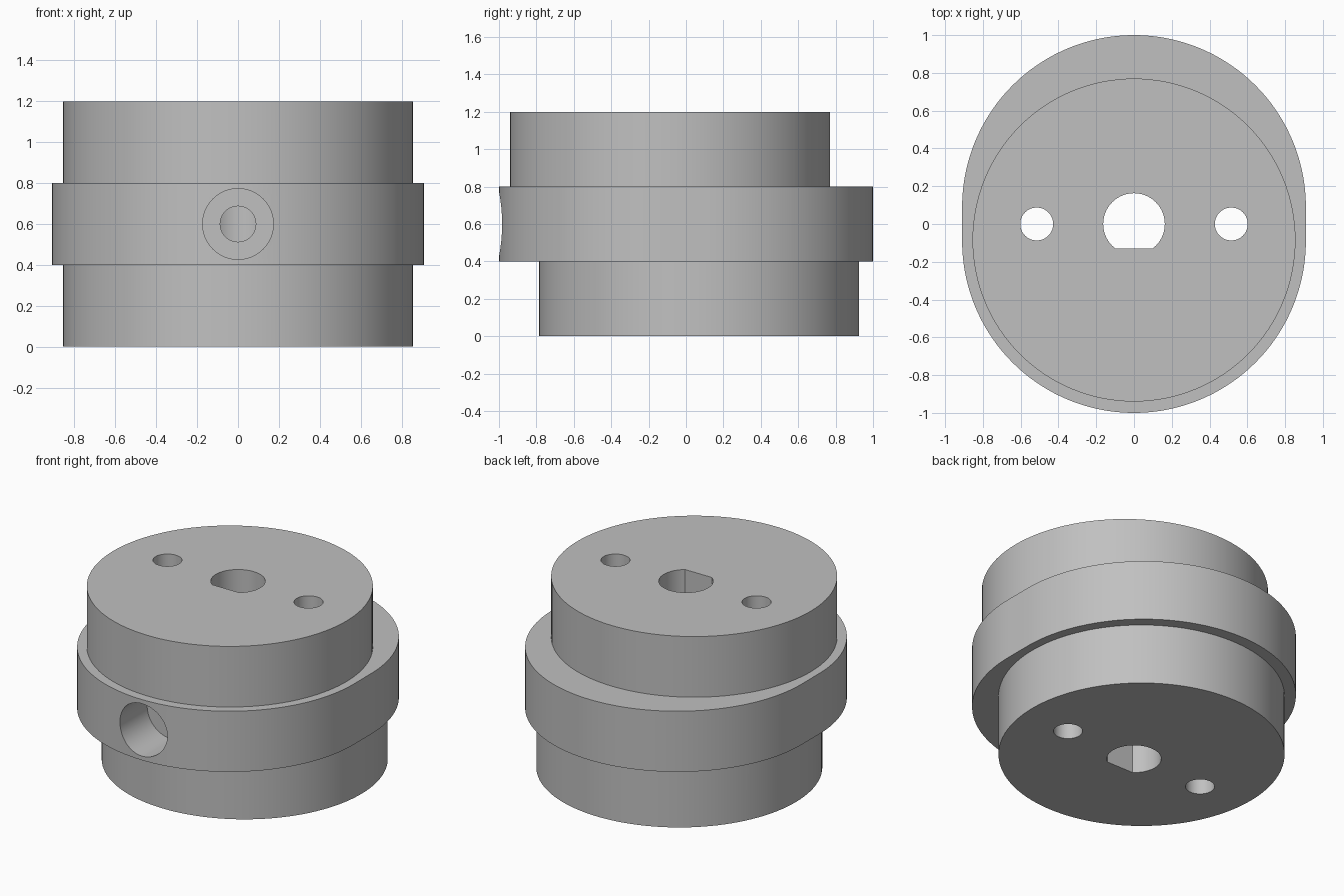
import bpy, bmesh
from math import sin, cos, pi, sqrt, asin
from mathutils import Matrix

if "Cube" in bpy.data.objects:
    bpy.data.objects.remove(bpy.data.objects["Cube"])

grey = bpy.data.materials.new("plain grey")
grey.diffuse_color = (0.53, 0.53, 0.53, 1)
grey.use_nodes = True
grey.node_tree.nodes["Principled BSDF"].inputs["Base Color"].default_value = grey.diffuse_color


def arc(r, a0, a1, n, cy=0.0, cx=0.0):
    return [(cx + r * cos(a0 + (a1 - a0) * i / n),
             cy + r * sin(a0 + (a1 - a0) * i / n)) for i in range(n + 1)]


def circle(r, cx=0.0, cy=0.0, n=128):
    return arc(r, 0, 2 * pi, n, cy, cx)[:-1]


def prism(name, outline, z0, z1, matrix=Matrix()):
    """Extrude a closed outline from z0 to z1."""
    bm = bmesh.new()
    face = bm.faces.new([bm.verts.new((x, y, z0)) for x, y in outline])
    top = bmesh.ops.extrude_face_region(bm, geom=[face])["geom"]
    bmesh.ops.translate(bm, vec=(0, 0, z1 - z0),
                        verts=[v for v in top if isinstance(v, bmesh.types.BMVert)])
    bmesh.ops.recalc_face_normals(bm, faces=bm.faces)
    bm.transform(matrix)
    mesh = bpy.data.meshes.new(name)
    bm.to_mesh(mesh)
    bm.free()
    mesh.materials.append(grey)
    obj = bpy.data.objects.new(name, mesh)
    bpy.context.collection.objects.link(obj)
    return obj


def combine(body, other, operation):
    mod = body.modifiers.new(other.name, "BOOLEAN")
    mod.operation, mod.solver, mod.object = operation, "EXACT", other
    bpy.context.view_layer.objects.active = body
    bpy.ops.object.modifier_apply(modifier=mod.name)
    bpy.data.objects.remove(other)


# Wide middle flange: a slightly stretched round outline
R, S = 0.91, 0.09
body = prism("eccentric_hub", arc(R, 0, pi, 72, S) + arc(R, pi, 2 * pi, 72, -S), 0.4, 0.8)

# Offset discs above and below the flange
combine(body, prism("upper_disc", circle(0.855, 0, -0.085), 0.7, 1.2), "UNION")
combine(body, prism("lower_disc", circle(0.855, 0, 0.07), 0.0, 0.5), "UNION")

# D-shaped shaft hole with its flat toward the front
r, flat = 0.163, 0.13
a = asin(flat / r)
combine(body, prism("shaft_hole", arc(r, -a, pi + a, 64), -0.1, 1.3), "DIFFERENCE")

# Two small pin holes
for x in (-0.515, 0.515):
    combine(body, prism("pin_hole", circle(0.087, x, 0, 64), -0.1, 1.3), "DIFFERENCE")

# Set-screw bore: wide counterbore, then a narrow hole into the shaft hole
to_front = Matrix.Translation((0, 0, 0.6)) @ Matrix.Rotation(pi / 2, 4, "X")
combine(body, prism("counterbore", circle(0.173, n=64), 0.70, 1.2, to_front), "DIFFERENCE")
combine(body, prism("screw_hole", circle(0.087, n=64), 0.02, 0.8, to_front), "DIFFERENCE")

# Smooth walls with sharp rims
bpy.ops.object.select_all(action="DESELECT")
body.select_set(True)
bpy.context.view_layer.objects.active = body
bpy.ops.object.shade_smooth_by_angle(angle=pi / 6)
